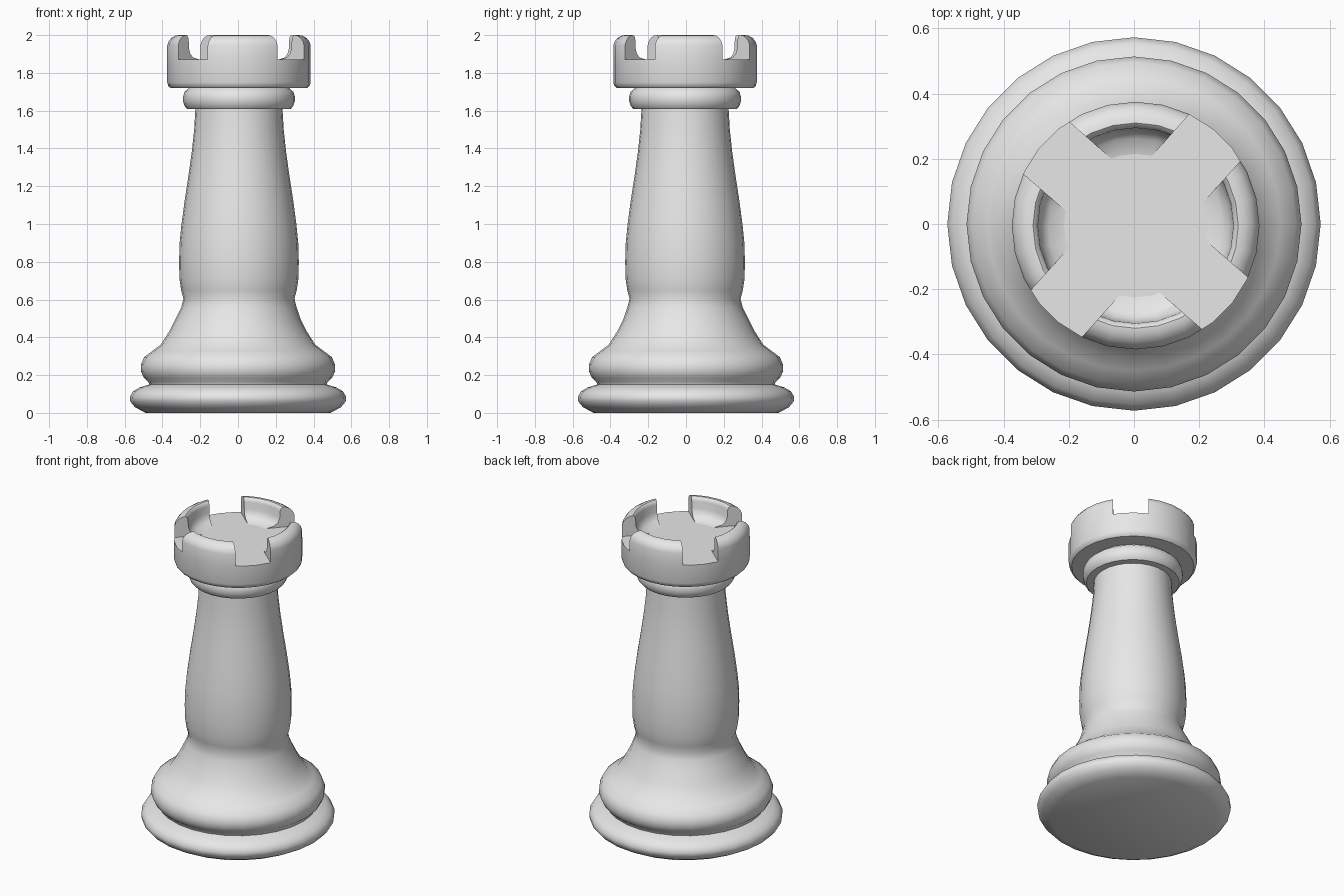
import bpy
import bmesh
from math import cos, sin, pi, radians

if "Cube" in bpy.data.objects:
    bpy.data.objects.remove(bpy.data.objects["Cube"], do_unlink=True)

SIDES = 28
LEAN = (0.005, -0.005)      # the shaft and crown sit slightly off the base axis
FLOOR = 1.87                # floor level inside the battlements

grey = bpy.data.materials.new("light grey")
grey.use_nodes = True
grey.diffuse_color = (0.8, 0.8, 0.8, 1)
grey.node_tree.nodes["Principled BSDF"].inputs["Base Color"].default_value = (0.8, 0.8, 0.8, 1)


def add_object(name, bm, offset=(0, 0)):
    bmesh.ops.recalc_face_normals(bm, faces=bm.faces[:])
    mesh = bpy.data.meshes.new(name)
    bm.to_mesh(mesh)
    bm.free()
    mesh.materials.append(grey)
    obj = bpy.data.objects.new(name, mesh)
    obj.location = (offset[0], offset[1], 0)
    bpy.context.collection.objects.link(obj)
    return obj


def lathe(name, profile, offset=(0, 0), closed=False):
    """Turn a (radius, height) profile; cap its ends or close it into a ring."""
    bm = bmesh.new()
    rings = [[bm.verts.new((r * cos(2 * pi * i / SIDES), r * sin(2 * pi * i / SIDES), z))
              for i in range(SIDES)] for r, z in profile]
    pairs = list(zip(rings, rings[1:]))
    if closed:
        pairs.append((rings[-1], rings[0]))
    else:
        bm.faces.new(rings[0])
        bm.faces.new(rings[-1])
    for low, high in pairs:
        for i in range(SIDES):
            j = (i + 1) % SIDES
            bm.faces.new((low[i], low[j], high[j], high[i]))
    return add_object(name, bm, offset)


def smooth(obj):
    bpy.ops.object.select_all(action='DESELECT')
    obj.select_set(True)
    bpy.context.view_layer.objects.active = obj
    bpy.ops.object.shade_smooth_by_angle(angle=radians(40))


# Foot, flared bell and tapering shaft in one turned piece
base = lathe("base_and_shaft", [
    (0.49, 0), (0.545, 0.03), (0.57, 0.06), (0.573, 0.085), (0.555, 0.115),
    (0.52, 0.135), (0.47, 0.15), (0.475, 0.165), (0.498, 0.185), (0.514, 0.22),
    (0.514, 0.255), (0.497, 0.295), (0.45, 0.33), (0.41, 0.36), (0.365, 0.43),
    (0.33, 0.5), (0.305, 0.56), (0.294, 0.605), (0.306, 0.65), (0.315, 0.71),
    (0.317, 0.8), (0.314, 0.9), (0.304, 1.0), (0.288, 1.12), (0.268, 1.25),
    (0.25, 1.38), (0.237, 1.5), (0.23, 1.62)])
for v in base.data.vertices:
    if v.co.z > 0.5:
        v.co.x += LEAN[0]
        v.co.y += LEAN[1]

# Rounded collar under the crown
collar = lathe("collar", [
    (0.275, 1.61), (0.288, 1.625), (0.296, 1.65), (0.296, 1.675),
    (0.288, 1.7), (0.272, 1.713), (0.255, 1.73)], LEAN)

# Solid drum of the crown, its top forming the floor
drum = lathe("crown_drum", [
    (0.362, 1.72), (0.374, 1.731), (0.38, 1.75), (0.38, FLOOR)], LEAN)

# Battlement ring with a rounded outer lip and a coved inner wall
battlements = lathe("battlements", [
    (0.38, FLOOR), (0.38, 1.945), (0.373, 1.966), (0.358, 1.985), (0.335, 1.998),
    (0.315, 2.0), (0.305, 1.992), (0.3, 1.975), (0.298, 1.93), (0.288, 1.902),
    (0.268, 1.882), (0.22, FLOOR)], LEAN, closed=True)

# Two crossed bars cut the four gaps
for angle in (48, 139):
    bm = bmesh.new()
    bmesh.ops.create_cube(bm, size=1)
    bmesh.ops.scale(bm, vec=(1.2, 0.212, 0.4), verts=bm.verts)
    cutter = add_object("gap_cutter", bm, LEAN)
    cutter.location.z = 1.95
    cutter.rotation_euler.z = radians(angle)
    cutter.hide_render = True
    cut = battlements.modifiers.new("gap", 'BOOLEAN')
    cut.operation = 'DIFFERENCE'
    cut.solver = 'EXACT'
    cut.object = cutter
    bpy.context.view_layer.objects.active = battlements
    bpy.ops.object.modifier_apply(modifier=cut.name)
    bpy.data.objects.remove(cutter, do_unlink=True)

for part in (base, collar, drum, battlements):
    smooth(part)
